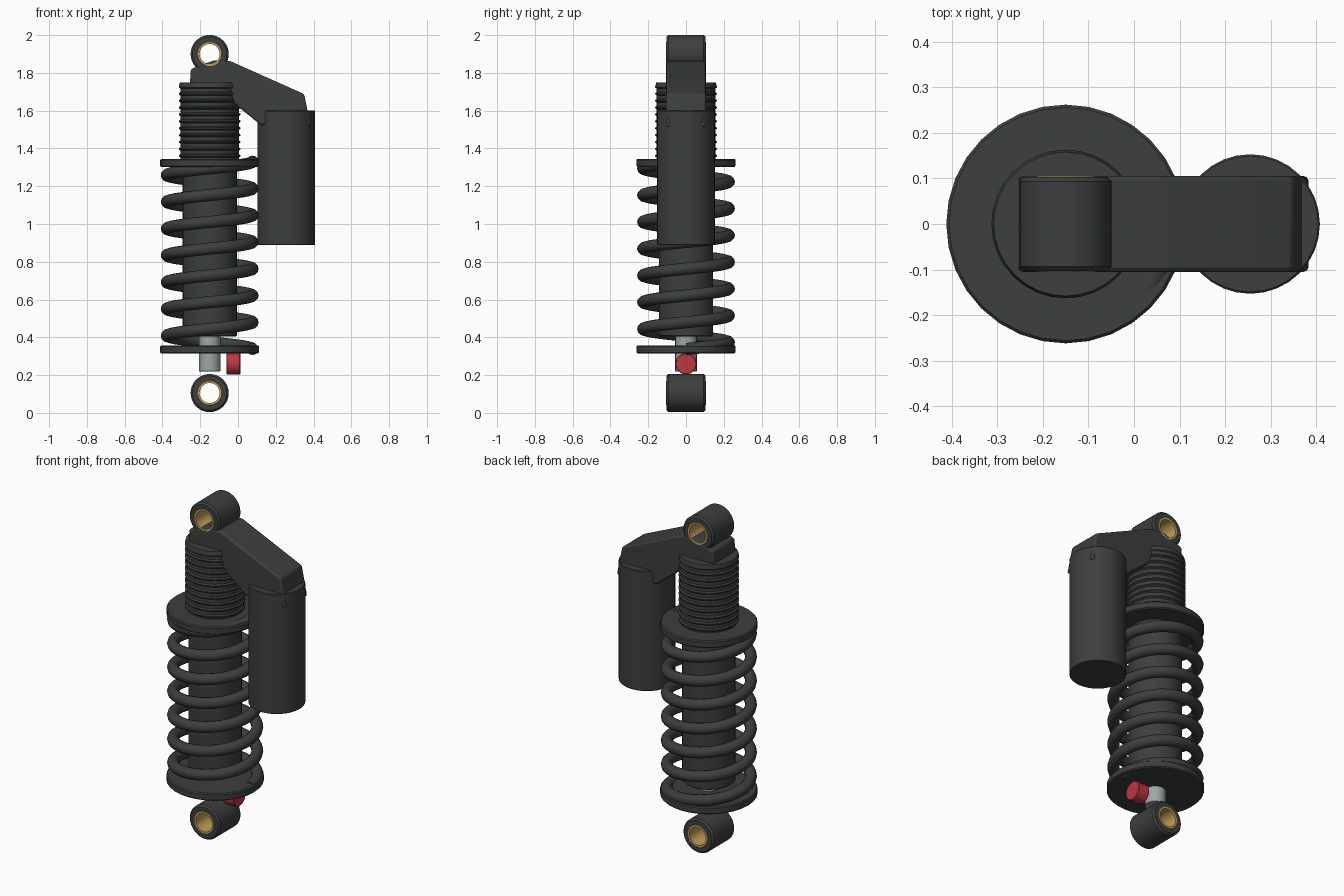
import bpy, bmesh, math
from mathutils import Matrix

if "Cube" in bpy.data.objects:
    bpy.data.objects.remove(bpy.data.objects["Cube"])

AX = -0.15          # x of the main damper axis
RES = 0.255         # x of the reservoir axis


def material(name, r, g, b):
    m = bpy.data.materials.new(name)
    m.diffuse_color = (r, g, b, 1)
    m.use_nodes = True
    m.node_tree.nodes["Principled BSDF"].inputs["Base Color"].default_value = m.diffuse_color
    return m


DARK = material("dark_grey", 0.045, 0.05, 0.048)
STEEL = material("steel", 0.35, 0.38, 0.39)
GOLD = material("brass", 0.55, 0.34, 0.1)
RED = material("red", 0.5, 0.04, 0.05)


def finish(name, bm, mat, angle=35):
    bmesh.ops.recalc_face_normals(bm, faces=bm.faces)
    me = bpy.data.meshes.new(name)
    bm.to_mesh(me)
    bm.free()
    ob = bpy.data.objects.new(name, me)
    bpy.context.collection.objects.link(ob)
    me.materials.append(mat)
    bpy.ops.object.select_all(action='DESELECT')
    ob.select_set(True)
    bpy.context.view_layer.objects.active = ob
    bpy.ops.object.shade_smooth_by_angle(angle=math.radians(angle))
    return ob


def lathe(name, profile, mat, loc, axis='Z', sides=32, closed=False):
    """Spin (radius, height) points round an axis; open profiles get end caps."""
    bm = bmesh.new()
    rings = [[bm.verts.new((r * math.cos(a), r * math.sin(a), h))
              for a in (2 * math.pi * i / sides for i in range(sides))]
             for r, h in profile]
    pairs = list(zip(rings, rings[1:]))
    if closed:
        pairs.append((rings[-1], rings[0]))
    else:
        bm.faces.new(rings[0])
        bm.faces.new(rings[-1])
    for a, b in pairs:
        for i in range(sides):
            j = (i + 1) % sides
            bm.faces.new((a[i], a[j], b[j], b[i]))
    turn = {'Z': Matrix(), 'Y': Matrix.Rotation(math.pi / 2, 4, 'X'),
            'X': Matrix.Rotation(math.pi / 2, 4, 'Y')}[axis]
    bm.transform(Matrix.Translation(loc) @ turn)
    return finish(name, bm, mat)


def disc(r, z0, z1, b):
    return [(r - b, z0), (r, z0 + b), (r, z1 - b), (r - b, z1)]


def tube(ri, ro, h, b):
    return [(ri, -h), (ro - b, -h), (ro, -h + b), (ro, h - b), (ro - b, h), (ri, h)]


# Mounting eyes with brass bushings
for end, z in (("upper", 1.9), ("lower", 0.105)):
    lathe(end + "_eye", tube(0.064, 0.101, 0.103, 0.01), DARK, (AX, 0, z), 'Y', closed=True)
    lathe(end + "_bushing", tube(0.053, 0.067, 0.105, 0.003), GOLD, (AX, 0, z), 'Y', closed=True)

# Threaded upper body
thread = [(0.155, 1.31)]
for i in range(11):
    z = 1.352 + i * 0.0365
    thread += [(0.155, z), (0.163, z + 0.006), (0.163, z + 0.012), (0.155, z + 0.018)]
thread[-1] = (0.158, 1.748)
lathe("threaded_body", thread, DARK, (AX, 0, 0))

# Damper tube, piston rod and spring seats
lathe("damper_tube", disc(0.144, 0.405, 1.33, 0.006), DARK, (AX, 0, 0))
lathe("piston_rod", disc(0.057, 0.22, 0.45, 0.002), STEEL, (AX, 0, 0), sides=24)
lathe("upper_spring_seat", disc(0.262, 1.302, 1.345, 0.006), DARK, (AX, 0, 0))
lathe("lower_spring_seat", disc(0.262, 0.315, 0.358, 0.006), DARK, (AX, 0, 0))

# Coil spring: wire section swept along a helix
TURNS, STEPS, WIRE, COIL = 7, 32, 0.032, 0.227
bm = bmesh.new()
rings = []
for k in range(TURNS * STEPS + 1):
    a = 2 * math.pi * k / STEPS
    z = 0.338 + 0.1417 * k / STEPS
    ring = []
    for s in range(12):
        t = 2 * math.pi * s / 12
        r = COIL + WIRE * math.cos(t)
        ring.append(bm.verts.new((AX + r * math.cos(a), r * math.sin(a), z + WIRE * math.sin(t))))
    rings.append(ring)
for a, b in zip(rings, rings[1:]):
    for s in range(12):
        bm.faces.new((a[s], a[(s + 1) % 12], b[(s + 1) % 12], b[s]))
bm.faces.new(rings[0])
bm.faces.new(rings[-1])
finish("coil_spring", bm, DARK)

# Reservoir canister and rebound knob
lathe("reservoir", disc(0.153, 0.888, 1.6, 0.004), DARK, (RES, 0, 0))
lathe("rebound_knob", disc(0.057, -0.062, 0.012, 0.004), RED, (0, 0, 0.26), 'X', sides=12)

# Bridge arm from the upper eye to the reservoir
outline = [(-0.255, 1.73), (-0.25, 1.82), (-0.2, 1.84), (-0.13, 1.865), (-0.04, 1.862),
           (0.35, 1.688), (0.368, 1.60), (0.385, 1.515), (0.12, 1.525),
           (-0.02, 1.638), (-0.05, 1.73)]
bm = bmesh.new()
front = bm.faces.new([bm.verts.new((x, -0.105, z)) for x, z in outline])
out = bmesh.ops.extrude_face_region(bm, geom=[front])
bmesh.ops.translate(bm, vec=(0, 0.21, 0),
                    verts=[v for v in out["geom"] if isinstance(v, bmesh.types.BMVert)])
arm = finish("bridge_arm", bm, DARK)
bev = arm.modifiers.new("soft_edges", 'BEVEL')
bev.width, bev.segments, bev.limit_method = 0.01, 2, 'ANGLE'
